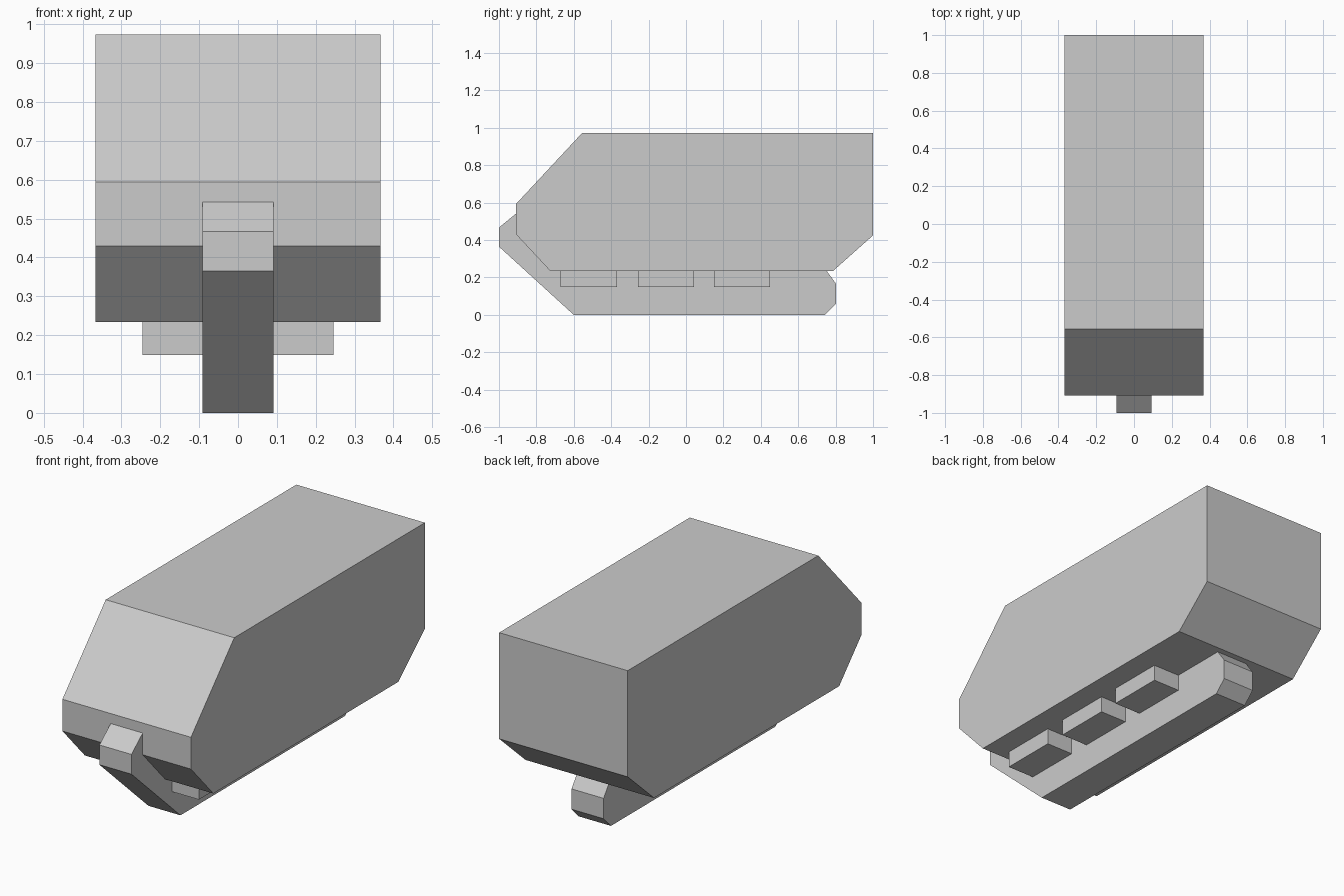
import bpy, bmesh

if "Cube" in bpy.data.objects:
    bpy.data.objects.remove(bpy.data.objects["Cube"])


def extrude_profile(name, points, half_width):
    """Extrude a closed (y, z) side profile across x, centred on x = 0."""
    bm = bmesh.new()
    face = bm.faces.new([bm.verts.new((-half_width, y, z)) for y, z in points])
    result = bmesh.ops.extrude_face_region(bm, geom=[face])
    moved = [v for v in result["geom"] if isinstance(v, bmesh.types.BMVert)]
    bmesh.ops.translate(bm, verts=moved, vec=(2 * half_width, 0, 0))
    bmesh.ops.recalc_face_normals(bm, faces=bm.faces)
    mesh = bpy.data.meshes.new(name)
    bm.to_mesh(mesh)
    bm.free()
    obj = bpy.data.objects.new(name, mesh)
    bpy.context.collection.objects.link(obj)
    return obj


# Main body with sloped nose and chamfered underside
extrude_profile("body", [
    (-0.555, 0.973), (1.0, 0.973), (1.0, 0.425), (0.785, 0.234),
    (-0.725, 0.234), (-0.908, 0.43), (-0.908, 0.594)], 0.367)

# Narrow keel running under the body and up past the nose
extrude_profile("keel", [
    (-0.895, 0.553), (-1.0, 0.467), (-1.0, 0.365), (-0.6, 0.0),
    (0.743, 0.0), (0.803, 0.06), (0.803, 0.165), (0.745, 0.245),
    (-0.715, 0.245), (-0.895, 0.44)], 0.0915)

# Three cross blocks sticking out on both sides of the keel
for i, y in enumerate((-0.52, -0.107, 0.3)):
    extrude_profile(f"cross_block_{i + 1}", [
        (y - 0.15, 0.149), (y + 0.15, 0.149),
        (y + 0.15, 0.236), (y - 0.15, 0.236)], 0.246)
